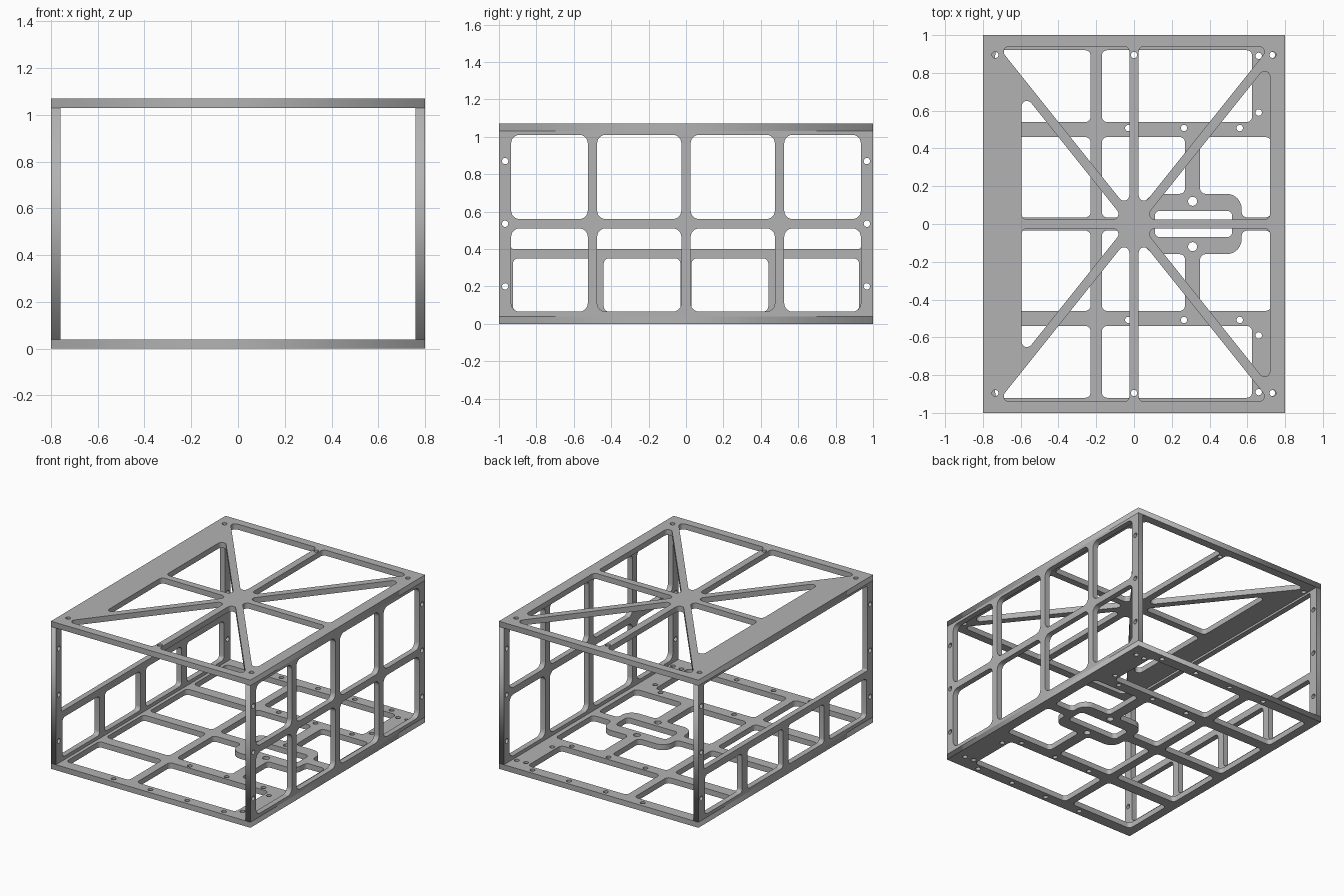
import bpy, math
from mathutils import Vector, Matrix

cube = bpy.data.objects.get("Cube")
if cube:
    bpy.data.objects.remove(cube, do_unlink=True)

metal = bpy.data.materials.new("plain grey metal")
metal.use_nodes = True
metal.diffuse_color = (0.45, 0.45, 0.45, 1)
metal.node_tree.nodes["Principled BSDF"].inputs["Base Color"].default_value = metal.diffuse_color

T = 0.04          # plate thickness
H = 1.07          # total height
FILLET = 0.028


def rounded(corners, r=FILLET, steps=6):
    """Outline with every corner filleted; a corner may carry its own radius."""
    pts = [Vector(c[:2]) for c in corners]
    out = []
    for i, p in enumerate(pts):
        rad = corners[i][2] if len(corners[i]) > 2 else r
        a = (pts[i - 1] - p).normalized()
        b = (pts[(i + 1) % len(pts)] - p).normalized()
        half = a.angle(b) / 2
        centre = p + (a + b).normalized() * rad / math.sin(half)
        s = p + a * rad / math.tan(half) - centre
        e = p + b * rad / math.tan(half) - centre
        for k in range(steps + 1):
            out.append(centre + s.slerp(e, k / steps).normalized() * rad)
    return out


def box(x0, x1, y0, y1):
    return [(x0, y0), (x1, y0), (x1, y1), (x0, y1)]


def window(x0, x1, y0, y1, r=FILLET):
    return rounded(box(x0, x1, y0, y1), r)


def hole(x, y, r=0.017, n=20):
    return [(x + r * math.cos(math.tau * k / n), y + r * math.sin(math.tau * k / n)) for k in range(n)]


def mirror(loops, sx=1, sy=-1):
    """The loops together with their mirrored copies."""
    return loops + [[(sx * p[0], sy * p[1]) for p in loop] for loop in loops]


def plate(name, outline, cutouts, matrix):
    """Flat plate of thickness T with cutouts, placed by matrix."""
    curve = bpy.data.curves.new(name, "CURVE")
    curve.dimensions = "2D"
    curve.fill_mode = "BOTH"
    curve.extrude = T / 2
    for loop in [outline] + cutouts:
        spline = curve.splines.new("POLY")
        spline.points.add(len(loop) - 1)
        for point, p in zip(spline.points, loop):
            point.co = (p[0], p[1], 0, 1)
        spline.use_cyclic_u = True
    temp = bpy.data.objects.new(name + "_curve", curve)
    bpy.context.collection.objects.link(temp)
    graph = bpy.context.evaluated_depsgraph_get()
    mesh = bpy.data.meshes.new_from_object(temp.evaluated_get(graph))
    bpy.data.objects.remove(temp, do_unlink=True)
    mesh.transform(matrix)
    mesh.materials.clear()
    mesh.materials.append(metal)
    obj = bpy.data.objects.new(name, mesh)
    bpy.context.collection.objects.link(obj)
    return obj


def level(z):
    return Matrix.Translation((0, 0, z))


def upright(x):
    # plate axes become y and z, thickness runs along x
    return Matrix.Translation((x, 0, 0)) @ Matrix(((0, 0, 1, 0), (1, 0, 0, 0), (0, 1, 0, 0), (0, 0, 0, 1)))


deck = box(-0.8, 0.8, -1, 1)
wall = box(-1, 1, T, H - T)

# Top plate: hub with eight spokes
w, slope, gap, end = 0.025, 1.25, 0.04, 0.94


def side_triangle(x):
    s = math.copysign(1, x)
    return rounded([(x, w), (x, slope * abs(x) - gap), (s * (w + gap) / slope, w)])


end_triangle = rounded([(w, end), ((end - gap) / slope, end), (w, slope * w + gap)])
top = mirror([side_triangle(0.72), side_triangle(-0.595), hole(0.735, 0.895), hole(-0.735, 0.895), hole(0, 0.895)])
top += mirror(mirror([end_triangle], -1, 1))
plate("top_plate", deck, top, level(H - T / 2))

# Bottom plate: ribs around a slotted mounting ring
big = 0.08
base = [
    window(-0.735, -0.23, 0.54, 0.92),
    window(-0.735, -0.23, 0.035, 0.46),
    window(-0.17, 0.625, 0.54, 0.92),
    rounded([(-0.17, 0.035), (-0.17, 0.46), (0.27, 0.46), (0.27, 0.16), (0.05, 0.16, big), (0.05, 0.035)]),
    rounded([(0.725, 0.035), (0.725, 0.46), (0.35, 0.46), (0.35, 0.16), (0.57, 0.16, big), (0.57, 0.035)]),
    hole(0.31, 0.12, 0.024), hole(0.66, 0.59), hole(0.66, 0.89), hole(0.73, 0.895),
]
for i in range(4):
    x = -0.325 + 0.295 * i
    base.append(hole(x, 0.96))
    if i:
        base.append(hole(x, 0.508))
base = mirror(base) + [window(0.11, 0.52, -0.07, 0.07)]
plate("bottom_plate", deck, base, level(T / 2))

# Bolt holes shared by both side walls
bolts = mirror([hole(0.967, z) for z in (0.2, 0.535, 0.87)], -1, 1)

# Left wall (+x): two rows of four windows
left = []
for z0, z1 in ((0.065, 0.51), (0.56, 1.01)):
    left += [window(0.025, 0.475, z0, z1, 0.045), window(0.525, 0.935, z0, z1, 0.045)]
plate("left_wall", wall, mirror(left, -1, 1) + bolts, upright(0.8 - T / 2))

# Right wall (-x): low row of windows, open above
right = mirror([window(0.03, 0.44, 0.065, 0.35), window(0.5, 0.925, 0.065, 0.35)], -1, 1)
right.append(window(-0.935, 0.935, 0.40, 1.015, 0.012))
plate("right_wall", wall, right + bolts, upright(-0.8 + T / 2))
